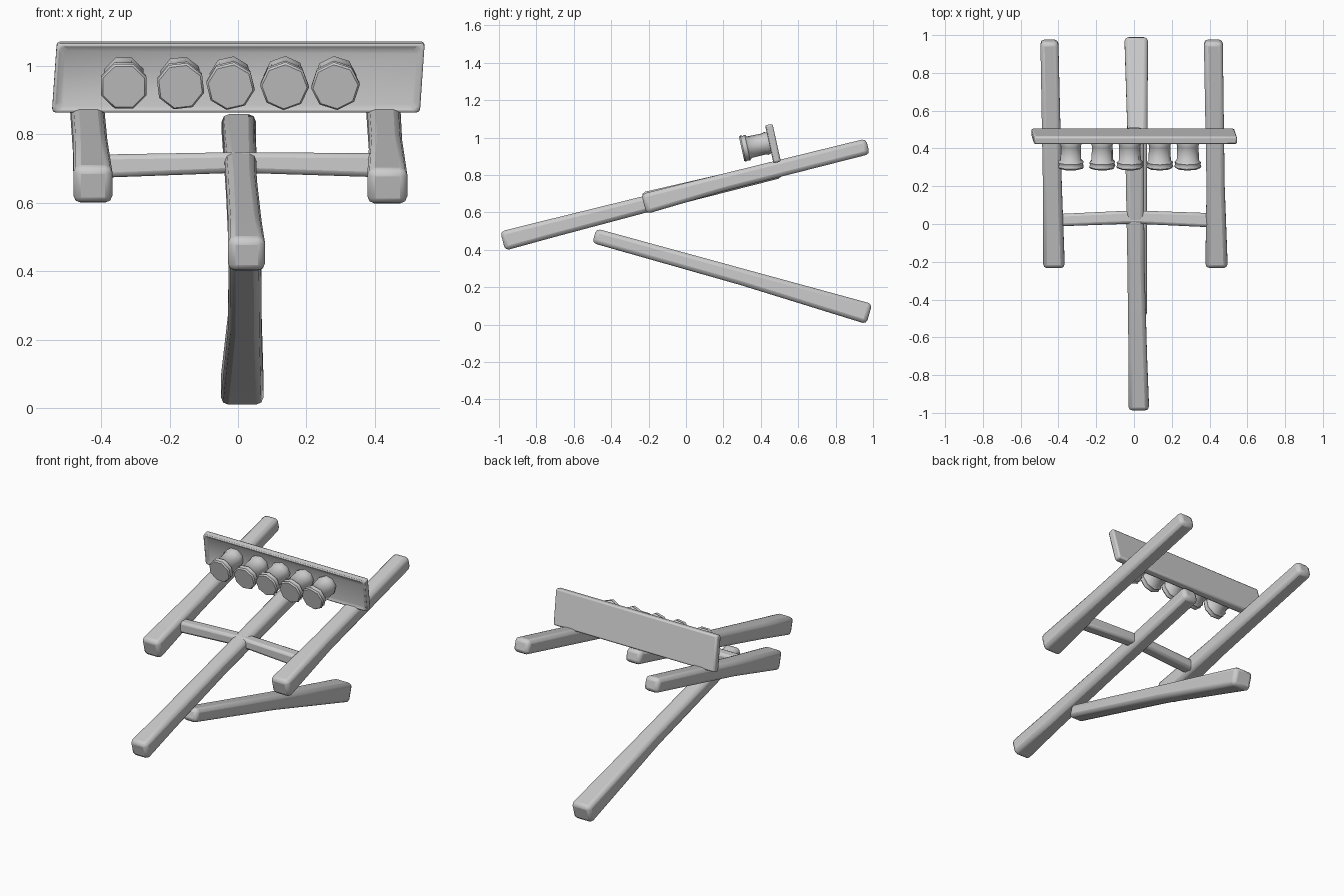
import bpy, bmesh, math
from mathutils import Vector, Matrix

if "Cube" in bpy.data.objects:
    bpy.data.objects.remove(bpy.data.objects["Cube"])

TILT = math.radians(12.5)


def finish(name, bm, angle, bevel=0.0):
    bmesh.ops.recalc_face_normals(bm, faces=bm.faces[:])
    me = bpy.data.meshes.new(name)
    bm.to_mesh(me)
    bm.free()
    ob = bpy.data.objects.new(name, me)
    bpy.context.collection.objects.link(ob)
    bpy.ops.object.select_all(action='DESELECT')
    ob.select_set(True)
    bpy.context.view_layer.objects.active = ob
    if bevel:
        mod = ob.modifiers.new("soft_edges", 'BEVEL')
        mod.width = bevel
        mod.segments = 2
        mod.limit_method = 'ANGLE'
        mod.angle_limit = math.radians(40)
    bpy.ops.object.shade_smooth_by_angle(angle=math.radians(angle))
    return ob


def beam(name, stations, side, bevel=0.022):
    """Rough-hewn beam: stations are (x, y, z, width, height), side is the width axis."""
    bm = bmesh.new()
    side = Vector(side)
    axis = (Vector(stations[-1][:3]) - Vector(stations[0][:3])).normalized()
    up = side.cross(axis).normalized()
    rings = []
    for x, y, z, w, h in stations:
        c = Vector((x, y, z))
        rings.append([bm.verts.new(c + side * (a * w / 2) + up * (b * h / 2))
                      for a, b in ((-1, -1), (1, -1), (1, 1), (-1, 1))])
    for r0, r1 in zip(rings, rings[1:]):
        for i in range(4):
            j = (i + 1) % 4
            bm.faces.new((r0[i], r0[j], r1[j], r1[i]))
    bm.faces.new(rings[0])
    bm.faces.new(rings[-1])
    return finish(name, bm, 40, bevel)


X, Y = (1, 0, 0), (0, 1, 0)

# long central beam and the leg that props it up
beam("center_beam", [(0.025, -0.98, 0.447, 0.11, 0.105), (0.02, -0.7, 0.52, 0.098, 0.098),
                     (0.01, -0.2, 0.648, 0.09, 0.088), (0.002, 0.505, 0.825, 0.1, 0.082)], X)
beam("prop_leg", [(0.02, -0.49, 0.475, 0.095, 0.08), (0.02, 0.3, 0.255, 0.098, 0.088),
                  (0.012, 0.98, 0.057, 0.125, 0.112)], X)

# two side beams, splayed slightly
beam("side_beam_left", [(-0.424, -0.225, 0.65, 0.115, 0.115), (-0.432, 0.2, 0.76, 0.1, 0.092),
                        (-0.448, 0.972, 0.953, 0.095, 0.085)], X)
beam("side_beam_right", [(0.437, -0.225, 0.645, 0.118, 0.11), (0.432, 0.2, 0.76, 0.096, 0.092),
                         (0.42, 0.972, 0.953, 0.1, 0.085)], X)

# cross bar joining the side beams
beam("cross_bar", [(-0.41, 0.02, 0.707, 0.065, 0.068), (0.0, 0.037, 0.718, 0.07, 0.06),
                   (0.41, 0.02, 0.71, 0.075, 0.07)], Y, 0.015)

# tilted plank with a shallow recessed front
place = Matrix.Translation((0, 0.463, 0.968)) @ Matrix.Rotation(TILT, 4, 'X')
bm = bmesh.new()
bmesh.ops.create_cube(bm, size=1, matrix=Matrix.Diagonal((1.076, 0.045, 0.207, 1)))
for v in bm.verts:
    v.co.x += 0.008 if v.co.z > 0 else -0.006
bm.faces.ensure_lookup_table()
front = min(bm.faces, key=lambda f: f.calc_center_median().y)
bmesh.ops.inset_region(bm, faces=[front], thickness=0.028, depth=-0.012)
bmesh.ops.transform(bm, matrix=place, verts=bm.verts[:])
finish("plank", bm, 40, 0.01)

# row of eight-sided cups on the plank: (distance from plank, radius)
cup_profile = [(-0.01, 0.05), (0.025, 0.062), (0.038, 0.057), (0.118, 0.059),
               (0.128, 0.071), (0.14, 0.067), (0.152, 0.072), (0.16, 0.066)]
SIDES = 8
for n, cx in enumerate((-0.334, -0.168, -0.022, 0.136, 0.285)):
    bm = bmesh.new()
    rings = []
    for d, r in cup_profile:
        ring = []
        for i in range(SIDES):
            a = math.tau * (i + 0.5 + 0.15 * n) / SIDES
            p = Vector((cx + r * math.cos(a), -0.008 - d, 0.008 + r * math.sin(a)))
            ring.append(bm.verts.new(place @ p))
        rings.append(ring)
    for r0, r1 in zip(rings, rings[1:]):
        for i in range(SIDES):
            j = (i + 1) % SIDES
            bm.faces.new((r0[i], r0[j], r1[j], r1[i]))
    bm.faces.new(rings[0])
    bm.faces.new(rings[-1])
    finish("cup_%d" % (n + 1), bm, 48)
